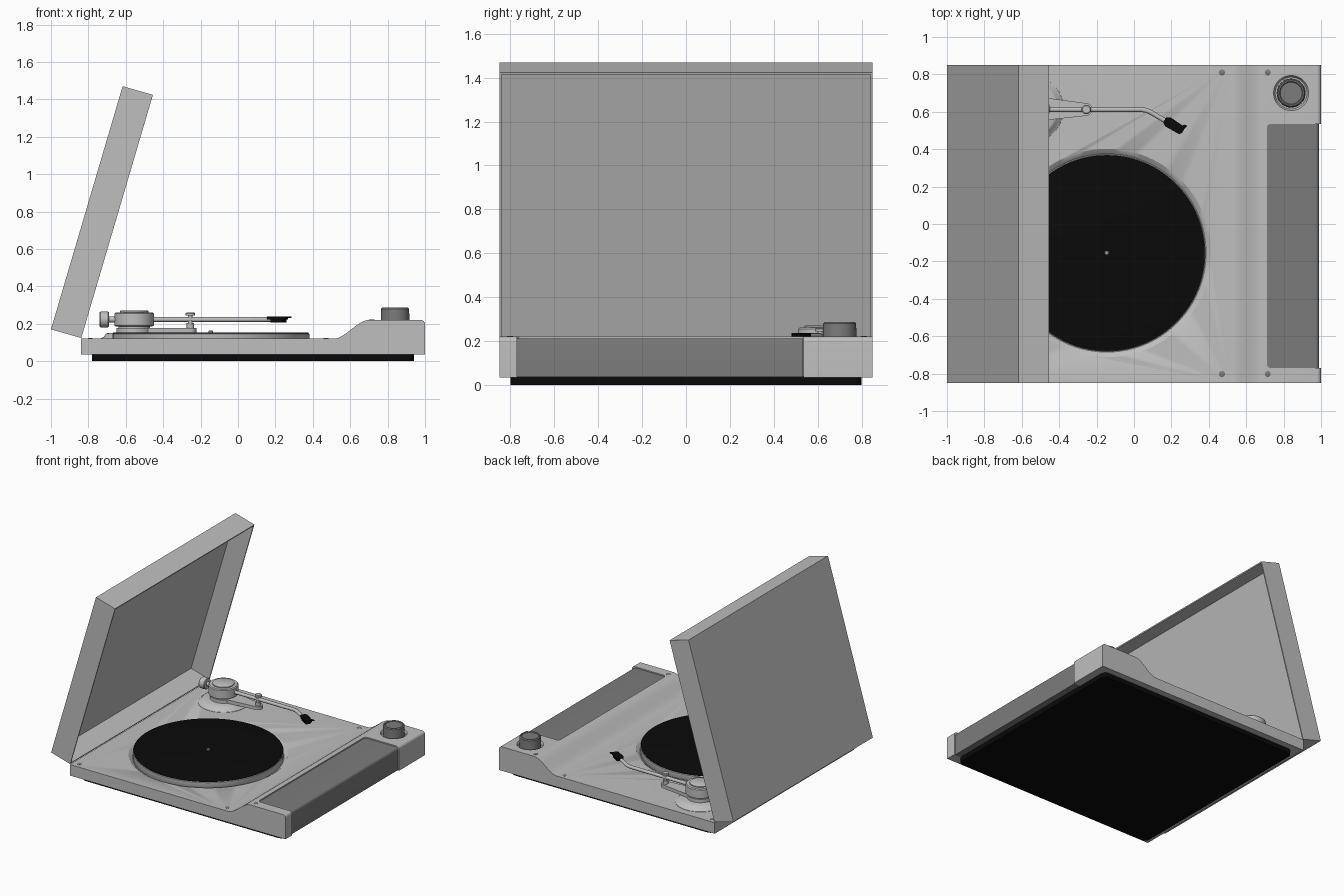
import bpy, bmesh, math
from mathutils import Matrix, Vector

if "Cube" in bpy.data.objects:
    bpy.data.objects.remove(bpy.data.objects["Cube"])


def material(name, v):
    m = bpy.data.materials.new(name)
    m.diffuse_color = (v, v, v, 1)
    m.use_nodes = True
    m.node_tree.nodes["Principled BSDF"].inputs["Base Color"].default_value = m.diffuse_color
    return m


LIGHT = material("light grey", 0.52)
DARK = material("dark grey", 0.2)
BLACK = material("black", 0.003)


def finish(name, bm, mat, angle=35):
    bmesh.ops.recalc_face_normals(bm, faces=bm.faces)
    me = bpy.data.meshes.new(name)
    bm.to_mesh(me)
    bm.free()
    ob = bpy.data.objects.new(name, me)
    bpy.context.collection.objects.link(ob)
    me.materials.append(mat)
    smooth(ob, angle)
    return ob


def smooth(ob, angle=35):
    bpy.ops.object.select_all(action='DESELECT')
    ob.select_set(True)
    bpy.context.view_layer.objects.active = ob
    bpy.ops.object.shade_smooth_by_angle(angle=math.radians(angle))


def extrude(name, pts, a, b, mat, axis='Z'):
    """Outline in XY pushed along z, or outline in XZ pushed along y."""
    bm = bmesh.new()
    place = (lambda p: (p[0], p[1], a)) if axis == 'Z' else (lambda p: (p[0], a, p[1]))
    face = bm.faces.new([bm.verts.new(place(p)) for p in pts])
    res = bmesh.ops.extrude_face_region(bm, geom=[face])
    move = Vector((0, 0, b - a)) if axis == 'Z' else Vector((0, b - a, 0))
    bmesh.ops.translate(bm, vec=move, verts=[v for v in res["geom"] if isinstance(v, bmesh.types.BMVert)])
    return finish(name, bm, mat)


def lathe(name, profile, centre, mat, n=64, along_x=False):
    """Closed turned solid from (radius, height) points."""
    bm = bmesh.new()
    rings = [[bm.verts.new((r * math.cos(2 * math.pi * i / n), r * math.sin(2 * math.pi * i / n), z))
              for i in range(n)] for r, z in profile]
    for lo, hi in zip(rings, rings[1:]):
        for i in range(n):
            bm.faces.new((lo[i], lo[(i + 1) % n], hi[(i + 1) % n], hi[i]))
    bm.faces.new(rings[0])
    bm.faces.new(rings[-1])
    if along_x:
        bm.transform(Matrix.Rotation(math.pi / 2, 4, 'Y'))
    bm.transform(Matrix.Translation(centre))
    return finish(name, bm, mat)


def arc(cx, cy, r, a0, a1, n=8):
    return [(cx + r * math.cos(math.radians(a0 + (a1 - a0) * i / n)),
             cy + r * math.sin(math.radians(a0 + (a1 - a0) * i / n))) for i in range(n + 1)]


def rounded(x0, x1, y0, y1, r):
    return (arc(x1 - r, y1 - r, r, 0, 90) + arc(x0 + r, y1 - r, r, 90, 180)
            + arc(x0 + r, y0 + r, r, 180, 270) + arc(x1 - r, y0 + r, r, 270, 360))


def cut(ob, cutter):
    cutter.hide_render = True
    mod = ob.modifiers.new("cut", 'BOOLEAN')
    mod.operation, mod.solver, mod.object = 'DIFFERENCE', 'EXACT', cutter
    bpy.context.view_layer.objects.active = ob
    bpy.ops.object.modifier_apply(modifier=mod.name)
    bpy.data.objects.remove(cutter)


# Black underside plinth
extrude("underside_plinth", rounded(-0.78, 0.94, -0.80, 0.80, 0.04), 0, 0.04, BLACK)

# Body: flat deck with a smooth rise to the control ridge
rise = []
for i in range(17):
    t = i / 16
    rise.append((0.51 + 0.19 * t, 0.12 + 0.1 * t * t * (3 - 2 * t)))
outline = [(-0.84, 0.035), (1.0, 0.035)] + arc(0.978, 0.198, 0.022, 0, 90) + rise[::-1] + [(-0.84, 0.12)]
body = extrude("body", outline, -0.85, 0.85, LIGHT, 'Y')
cut(body, extrude("panel_cutter", rounded(0.71, 1.2, -0.77, 0.535, 0.022), -0.1, 0.5, LIGHT))
P = (-0.145, -0.155, 0)
cut(body, lathe("platter_cutter", [(0.53, 0.10), (0.535, 0.105), (0.56, 0.122), (0.56, 0.2)], P, LIGHT, 96))
cut(body, lathe("knob_cutter", [(0.085, 0.203), (0.095, 0.222), (0.095, 0.3)], (0.84, 0.70, 0), LIGHT))
smooth(body)

# Dark front panel wrapping over the ridge
extrude("front_panel", [(0.711, 0.037), (0.99, 0.037)] + arc(0.968, 0.19, 0.022, 0, 90) + [(0.711, 0.212)],
        -0.769, 0.534, DARK, 'Y')

# Volume knob
lathe("knob", [(0.077, 0.20), (0.075, 0.28), (0.069, 0.287), (0.062, 0.287), (0.058, 0.282)],
      (0.84, 0.70, 0), DARK)

# Screws
for x, z in ((-0.79, 0.12), (0.47, 0.12), (0.715, 0.22)):
    for y in (-0.802, 0.81):
        lathe("screw", [(0.016, z - 0.01), (0.016, z + 0.001), (0.012, z + 0.003)], (x, y, 0), DARK, 16)

# Platter, record and spindle
lathe("platter", [(0.52, 0.09), (0.527, 0.10), (0.527, 0.145), (0.523, 0.149)], P, LIGHT, 96)
lathe("record", [(0.523, 0.148), (0.523, 0.152), (0.518, 0.153)], P, BLACK, 96)
lathe("spindle", [(0.012, 0.15), (0.012, 0.16), (0.007, 0.165)], P, LIGHT, 16)

# Tonearm base, bearing housing and cap
T = (-0.555, 0.615, 0)
lathe("tonearm_base", [(0.18, 0.115), (0.178, 0.122), (0.163, 0.130), (0.15, 0.147), (0.14, 0.152)], T, LIGHT)
lathe("tonearm_pillar", [(0.085, 0.15), (0.085, 0.19)], T, LIGHT)
lathe("tonearm_housing", [(0.095, 0.185), (0.105, 0.19), (0.105, 0.255), (0.098, 0.261)], T, LIGHT)
lathe("tonearm_cap", [(0.076, 0.26), (0.076, 0.268), (0.07, 0.272)], T, LIGHT)

# Bracket and arm rest
extrude("rest_bracket", arc(-0.257, 0.612, 0.034, -90, 90, 12) + arc(-0.555, 0.615, 0.095, 40, 320, 24),
        0.152, 0.178, LIGHT)
lathe("rest_post", [(0.02, 0.175), (0.02, 0.203), (0.012, 0.203), (0.012, 0.243), (0.025, 0.243),
                    (0.025, 0.256), (0.02, 0.26)], (-0.255, 0.612, 0), LIGHT, 24)

# Counterweight and its stem
A = 0.223
lathe("counterweight", [(0.038, -0.74), (0.042, -0.735), (0.042, -0.695), (0.038, -0.69)],
      (0, 0.615, A), LIGHT, 40, True)
lathe("counterweight_stem", [(0.016, -0.70), (0.016, -0.64)], (0, 0.615, A), LIGHT, 24, True)

# Arm tube with its bend
crv = bpy.data.curves.new("arm_tube", 'CURVE')
crv.dimensions, crv.bevel_depth, crv.bevel_resolution, crv.use_fill_caps = '3D', 0.013, 4, True
path = [(-0.47, 0.612), (0.04, 0.612), (0.065, 0.608), (0.09, 0.597), (0.19, 0.538)]
spline = crv.splines.new('POLY')
spline.points.add(len(path) - 1)
for p, (x, y) in zip(spline.points, path):
    p.co = (x, y, A, 1)
tube = bpy.data.objects.new("arm_tube", crv)
bpy.context.collection.objects.link(tube)
bpy.ops.object.select_all(action='DESELECT')
tube.select_set(True)
bpy.context.view_layer.objects.active = tube
bpy.ops.object.convert(target='MESH')
tube = bpy.context.view_layer.objects.active
tube.data.materials.clear()
tube.data.materials.append(LIGHT)
smooth(tube)

# Black headshell, cartridge and finger lift, turned with the arm
ca, sa = math.cos(math.radians(-32)), math.sin(math.radians(-32))


def turned(pts):
    return [(0.215 + x * ca - y * sa, 0.525 + x * sa + y * ca) for x, y in pts]


extrude("headshell", turned([(-0.06, -0.016), (-0.04, -0.028), (0.045, -0.024), (0.055, -0.012),
                             (0.055, 0.012), (0.045, 0.024), (-0.04, 0.028), (-0.06, 0.016)]), 0.222, 0.238, BLACK)
extrude("cartridge", turned([(-0.035, -0.02), (0.04, -0.02), (0.04, 0.02), (-0.035, 0.02)]), 0.206, 0.224, BLACK)
extrude("finger_lift", turned([(0.03, 0.015), (0.055, 0.015), (0.06, 0.036), (0.045, 0.036)]), 0.232, 0.238, BLACK)

# Lid: thin open box tilted back at the hinge
lid = extrude("lid", [(-1.0, 0.17), (-0.838, 0.124), (-0.455, 1.424), (-0.617, 1.47)], -0.85, 0.85, LIGHT, 'Y')
bm = bmesh.new()
bm.from_mesh(lid.data)
bmesh.ops.delete(bm, geom=[f for f in bm.faces if f.normal.x > 0.9], context='FACES_ONLY')
bm.to_mesh(lid.data)
bm.free()
shell = lid.modifiers.new("shell", 'SOLIDIFY')
shell.thickness, shell.offset, shell.use_even_offset = 0.009, -1, True
bpy.context.view_layer.objects.active = lid
bpy.ops.object.modifier_apply(modifier="shell")
smooth(lid)
